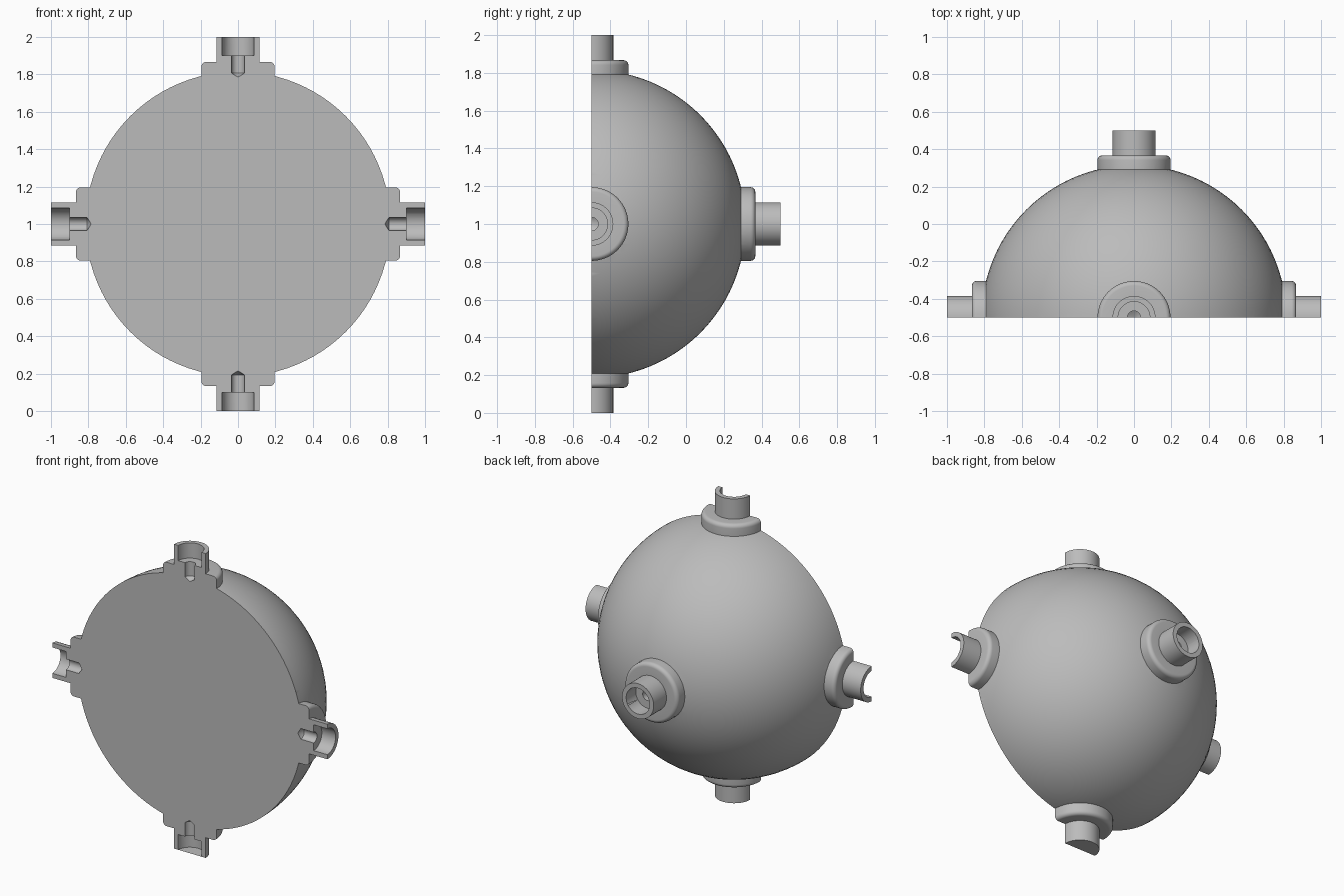
import bpy, bmesh, math
from mathutils import Matrix, Vector

if "Cube" in bpy.data.objects:
    bpy.data.objects.remove(bpy.data.objects["Cube"], do_unlink=True)

CENTRE = Vector((0, -0.5, 1))
RADIUS = 0.815
PORT_DIRECTIONS = [(1, 0, 0), (-1, 0, 0), (0, 0, 1), (0, 0, -1), (0, 1, 0)]

grey = bpy.data.materials.new("plain grey")
grey.use_nodes = True
colour = (0.5, 0.5, 0.5, 1)
grey.diffuse_color = colour
grey.node_tree.nodes["Principled BSDF"].inputs["Base Color"].default_value = colour


def make_object(name, bm):
    bmesh.ops.recalc_face_normals(bm, faces=bm.faces)
    mesh = bpy.data.meshes.new(name)
    bm.to_mesh(mesh)
    bm.free()
    mesh.materials.append(grey)
    obj = bpy.data.objects.new(name, mesh)
    bpy.context.collection.objects.link(obj)
    return obj


def turned(name, profile, direction, steps=64):
    """Revolve (radius, distance) points into a closed solid along a direction."""
    bm = bmesh.new()
    verts = [bm.verts.new((r, 0, d)) for r, d in profile]
    edges = [bm.edges.new(pair) for pair in zip(verts, verts[1:])]
    bmesh.ops.spin(bm, geom=verts + edges, cent=(0, 0, 0), axis=(0, 0, 1),
                   angle=math.tau, steps=steps, use_merge=True)
    bmesh.ops.remove_doubles(bm, verts=bm.verts, dist=1e-5)
    spin = Vector((0, 0, 1)).rotation_difference(Vector(direction)).to_matrix().to_4x4()
    bm.transform(Matrix.Translation(CENTRE) @ spin)
    return make_object(name, bm)


def combine(target, tool, operation):
    """Apply an exact boolean and remove the tool."""
    mod = target.modifiers.new("combine", "BOOLEAN")
    mod.object, mod.operation, mod.solver = tool, operation, "EXACT"
    graph = bpy.context.evaluated_depsgraph_get()
    result = bpy.data.meshes.new_from_object(target.evaluated_get(graph))
    target.modifiers.clear()
    target.data = result
    bpy.data.objects.remove(tool, do_unlink=True)


# Round body
bm = bmesh.new()
bmesh.ops.create_uvsphere(bm, u_segments=96, v_segments=48, radius=RADIUS)
bm.transform(Matrix.Translation(CENTRE))
body = make_object("half_sphere_with_ports", bm)

# Flange with a rounded rim, and the pipe standing on it
FLANGE, RIM, FLANGE_TOP = 0.195, 0.025, 0.867
rim = [(FLANGE - RIM + RIM * math.cos(a), FLANGE_TOP - RIM + RIM * math.sin(a))
       for a in (math.pi / 2 * i / 6 for i in range(7))]
port = ([(0, 0.7), (FLANGE, 0.7)] + rim
        + [(0.115, FLANGE_TOP), (0.115, 1), (0, 1)])

# Counterbore and pointed pilot hole
drill = [(0, 0.785), (0.035, 0.807), (0.035, 0.9), (0.085, 0.9), (0.085, 1.1), (0, 1.1)]

for direction in PORT_DIRECTIONS:
    combine(body, turned("port", port, direction), "UNION")
for direction in PORT_DIRECTIONS:
    combine(body, turned("drill", drill, direction), "DIFFERENCE")

# Flat section across the front
bm = bmesh.new()
bmesh.ops.create_cube(bm, size=3)
bm.transform(Matrix.Translation(CENTRE - Vector((0, 1.5, 0))))
combine(body, make_object("front_cutter", bm), "DIFFERENCE")

bpy.ops.object.select_all(action="DESELECT")
body.select_set(True)
bpy.context.view_layer.objects.active = body
bpy.ops.object.shade_smooth_by_angle(angle=math.radians(25))
